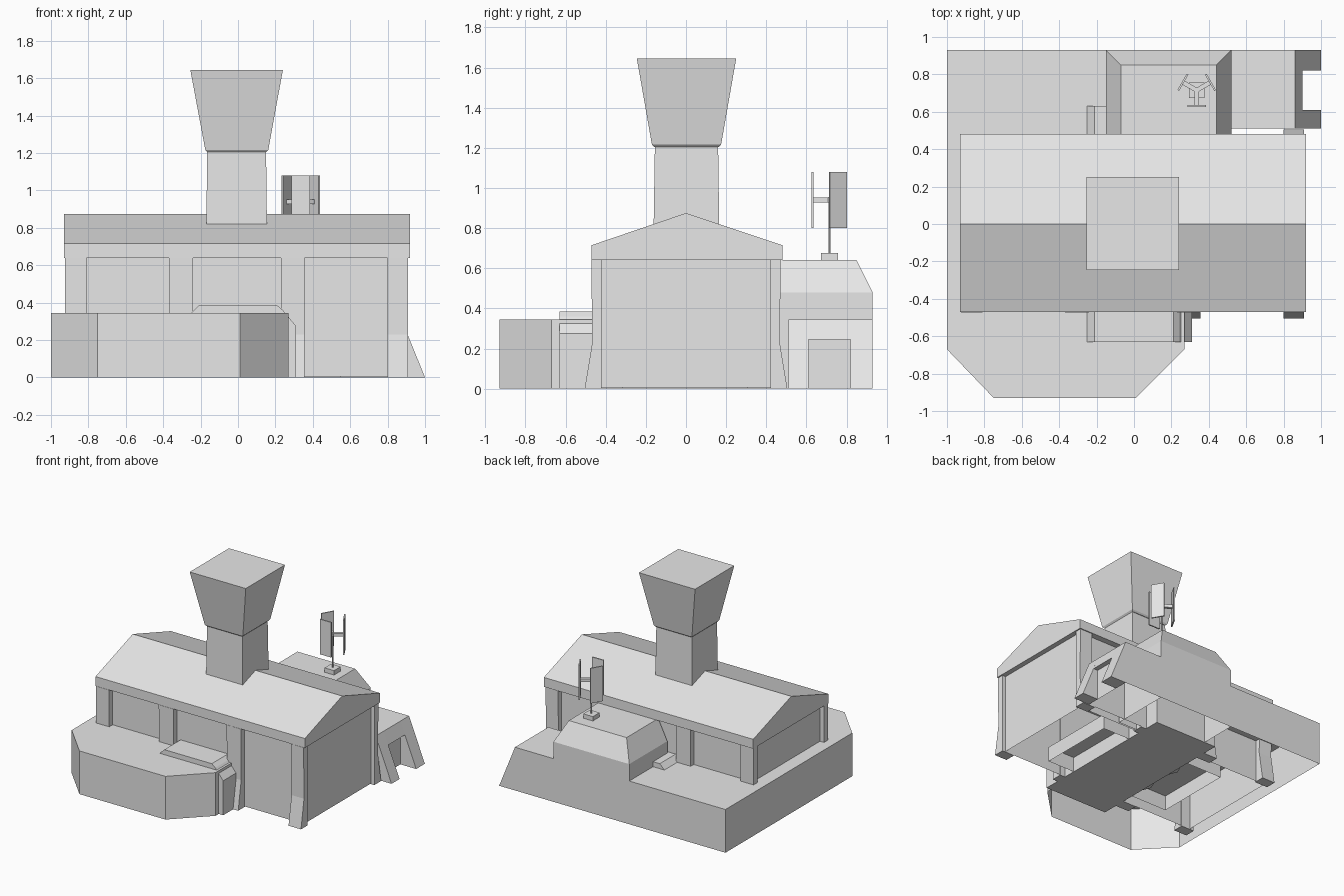
import bpy
import bmesh
import math
from mathutils import Matrix, Vector

cube = bpy.data.objects.get("Cube")
if cube:
    bpy.data.objects.remove(cube, do_unlink=True)

GREY = bpy.data.materials.new("plain_grey")
GREY.use_nodes = True
GREY.diffuse_color = (0.8, 0.8, 0.8, 1)
GREY.node_tree.nodes["Principled BSDF"].inputs["Base Color"].default_value = (0.8, 0.8, 0.8, 1)


def loft(name, rings, start=True, end=True):
    """Join matching rings of points; optionally close the two ends."""
    bm = bmesh.new()
    rows = [[bm.verts.new(p) for p in ring] for ring in rings]
    n = len(rows[0])
    for a, b in zip(rows, rows[1:]):
        for i in range(n):
            j = (i + 1) % n
            bm.faces.new((a[i], a[j], b[j], b[i]))
    if start:
        bm.faces.new(rows[0][::-1])
    if end:
        bm.faces.new(rows[-1])
    bmesh.ops.recalc_face_normals(bm, faces=bm.faces)
    mesh = bpy.data.meshes.new(name)
    bm.to_mesh(mesh)
    bm.free()
    mesh.materials.append(GREY)
    obj = bpy.data.objects.new(name, mesh)
    bpy.context.collection.objects.link(obj)
    return obj


def rect(x0, x1, y0, y1, z):
    return [(x0, y0, z), (x1, y0, z), (x1, y1, z), (x0, y1, z)]


def box(name, x, y, z, bottom=True):
    return loft(name, [rect(*x, *y, h) for h in z], start=bottom)


def along_x(name, profile, x0, x1):
    return loft(name, [[(x, y, z) for y, z in profile] for x in (x0, x1)])


def along_y(name, profile, y0, y1):
    return loft(name, [[(x, y, z) for x, z in profile] for y in (y0, y1)])


def cylinder(name, centre, radius, z0, z1, sides=8):
    ring = [(centre[0] + radius * math.cos(math.tau * i / sides),
             centre[1] + radius * math.sin(math.tau * i / sides)) for i in range(sides)]
    return loft(name, [[(x, y, z) for x, y in ring] for z in (z0, z1)])


# Low terrace, open underneath
outline = [(-1, -0.67), (-0.75, -0.93), (0.01, -0.93), (0.27, -0.67), (0.27, 0.51),
           (0.86, 0.51), (0.86, 0.93), (-1, 0.93)]
loft("terrace", [[(x, y, z) for x, y in outline] for z in (0, 0.345)], start=False)

# Sloping doorway at the end of the terrace
leg = [(0.86, 0), (1, 0), (0.86, 0.345)]
along_y("doorway_front_leg", leg, 0.51, 0.61)
along_y("doorway_back_leg", leg, 0.82, 0.93)
along_y("doorway_lintel", [(0.86, 0.245), (0.9, 0.245), (0.86, 0.345)], 0.61, 0.82)

# Main hall and gabled roof
box("hall_walls", (-0.89, 0.88), (-0.425, 0.43), (0.005, 0.64), bottom=False)
along_x("hall_roof", [(-0.47, 0.64), (-0.47, 0.715), (0, 0.875), (0.48, 0.715), (0.48, 0.64)],
        -0.93, 0.92)

# Pillars with flared feet on both long walls
for x0, x1 in ((-0.925, -0.81), (-0.37, -0.24), (0.23, 0.355), (0.80, 0.91)):
    for side, sign in (("front", -1), ("back", 1)):
        wall = [(sign * y, z) for y, z in
                ((0.42, 0), (0.505, 0), (0.467, 0.23), (0.472, 0.64), (0.42, 0.64))]
        along_x(side + "_pillar", wall, x0, x1)

# Cross passage running through the hall
along_y("cross_passage", [(-0.25, 0), (-0.25, 0.345), (-0.21, 0.385), (0.21, 0.385),
                          (0.24, 0.36), (0.31, 0.275), (0.31, 0)], -0.63, 0.63)

# Chamfered rear annex
loft("rear_annex", [rect(-0.15, 0.52, 0.45, 0.93, 0), rect(-0.15, 0.52, 0.45, 0.93, 0.48),
                    rect(-0.07, 0.44, 0.45, 0.85, 0.64)], start=False)

# Tower shaft and flaring cabin
loft("tower_shaft", [rect(-0.17, 0.156, -0.163, 0.167, 0.7),
                     rect(-0.165, 0.15, -0.155, 0.16, 1.215)])
loft("tower_cabin", [rect(-0.165, 0.15, -0.16, 0.165, 1.205),
                     rect(-0.175, 0.162, -0.17, 0.175, 1.217),
                     rect(-0.255, 0.24, -0.245, 0.25, 1.645)])

# Aerial: foot, mast and three panels on arms
hub = Vector((0.335, 0.715, 0))
box("aerial_foot", (0.293, 0.377), (0.673, 0.757), (0.63, 0.675))
cylinder("aerial_mast", hub, 0.006, 0.67, 0.955)
for i in range(3):
    turn = Matrix.Translation(hub) @ Matrix.Rotation(math.tau * i / 3, 4, "Z")
    for part in (box("aerial_panel", (-0.05, 0.05), (-0.09, -0.08), (0.8, 1.08)),
                 box("aerial_arm", (-0.012, 0.012), (-0.082, 0), (0.928, 0.952))):
        part.data.transform(turn)

# Shallow machinery pit under the hall
box("pit_walls", (-0.57, 0.55), (-0.32, 0.31), (0, 0.12), bottom=False)
for x in (-0.2, 0.2):
    box("pit_beam", (x - 0.03, x + 0.03), (-0.2, 0.2), (0.03, 0.12))
    for y in (-0.15, 0.15):
        cylinder("pit_wheel", (x, y), 0.09, 0.01, 0.06)
